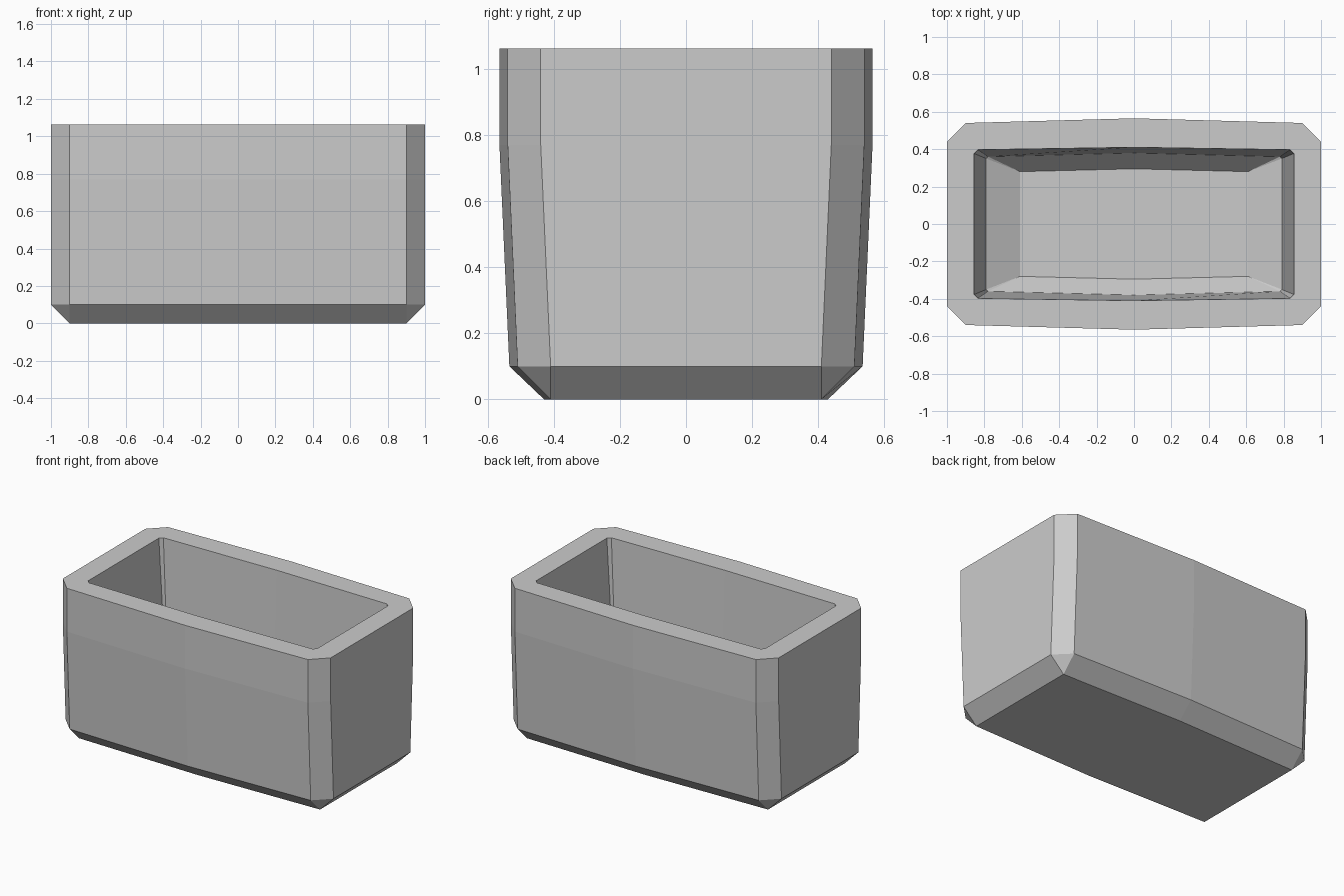
import bpy, bmesh

if "Cube" in bpy.data.objects:
    bpy.data.objects.remove(bpy.data.objects["Cube"])

# Each ring: half length, corner half width, mid half width, corner cut, height
RINGS = [
    (0.90, 0.41, 0.43, 0.0, 0.0),       # underside
    (1.00, 0.51, 0.535, 0.10, 0.10),    # top of base bevel
    (1.00, 0.54, 0.565, 0.10, 0.77),    # end of wall taper
    (1.00, 0.54, 0.565, 0.10, 1.062),   # outer rim
    (0.855, 0.397, 0.41, 0.02, 1.062),  # inner rim
    (0.79, 0.36, 0.38, 0.01, 0.28),     # foot of inner wall
    (0.61, 0.28, 0.295, 0.0, 0.18),     # inner floor
]


def add_ring(bm, length, corner, mid, cut, z):
    """Bowed rectangle with cut corners, ten points, counter-clockwise."""
    half = [(length, -corner + cut), (length, corner - cut),
            (length - cut, corner), (0, mid), (cut - length, corner)]
    points = half + [(-x, -y) for x, y in half]
    return [bm.verts.new((x, y, z)) for x, y in points]


# Planter tub: rings joined from the underside, over the rim, to the floor
bm = bmesh.new()
rings = [add_ring(bm, *r) for r in RINGS]
for a, b in zip(rings, rings[1:]):
    for i in range(10):
        j = (i + 1) % 10
        bm.faces.new((a[i], a[j], b[j], b[i]))
bm.faces.new(rings[0][::-1])
bm.faces.new(rings[-1])

# Close the uncut corners and tidy normals
bmesh.ops.remove_doubles(bm, verts=bm.verts[:], dist=0.0001)
bmesh.ops.recalc_face_normals(bm, faces=bm.faces[:])

mesh = bpy.data.meshes.new("planter_tub")
bm.to_mesh(mesh)
bm.free()
tub = bpy.data.objects.new("planter_tub", mesh)
bpy.context.collection.objects.link(tub)
